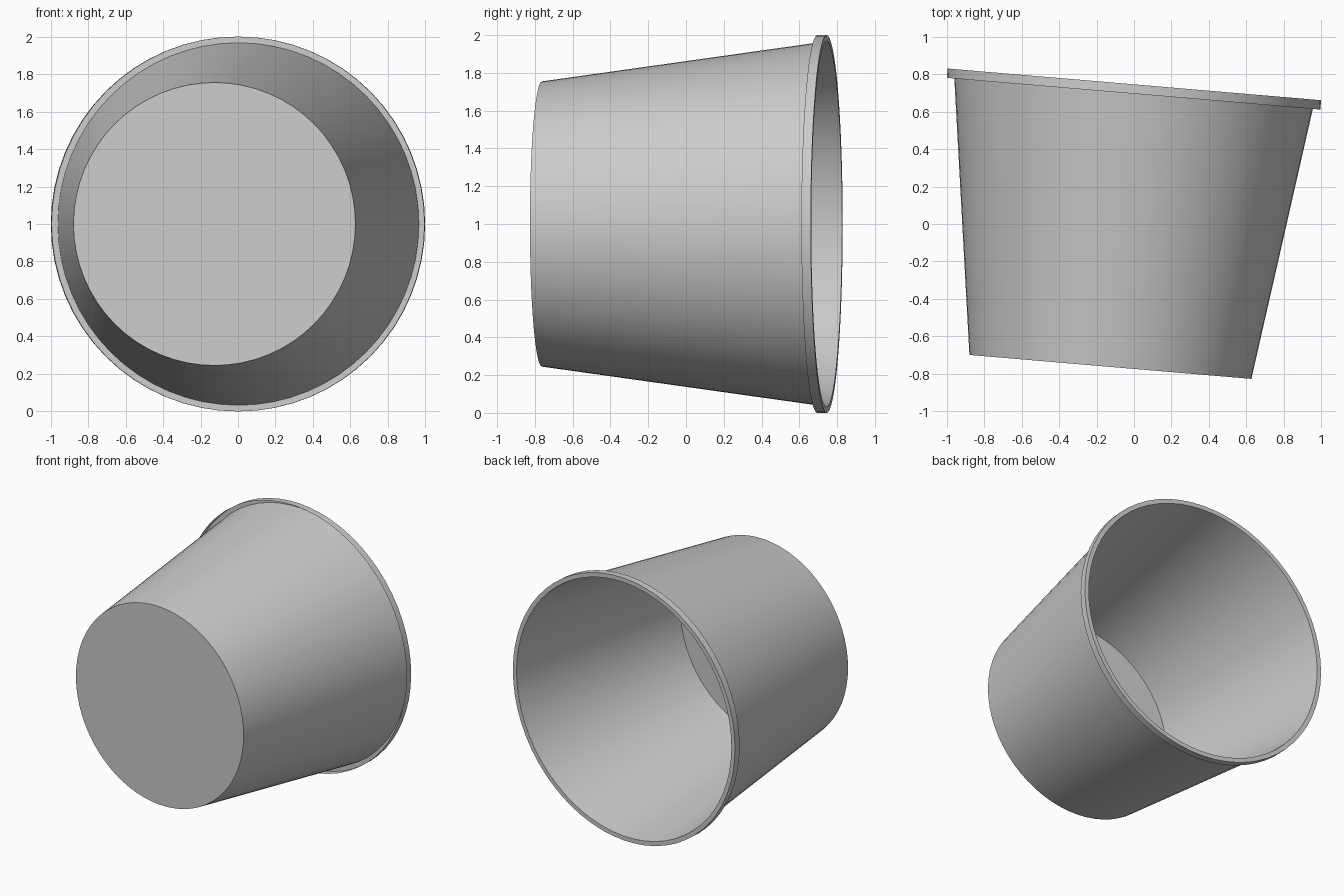
import bpy
import bmesh
from math import cos, sin, pi, radians
from mathutils import Matrix, Vector

old = bpy.data.objects.get("Cube")
if old:
    bpy.data.objects.remove(old, do_unlink=True)

SIDES = 64
HEIGHT = 1.513
BASE_R, MOUTH_R, RIM_R = 0.755, 0.967, 1.0
LIP_DROP = 0.05

grey = bpy.data.materials.new("plain grey")
grey.use_nodes = True
colour = (0.6, 0.6, 0.6, 1)
grey.diffuse_color = colour
grey.node_tree.nodes["Principled BSDF"].inputs["Base Color"].default_value = colour

# The pot lies on its side, mouth to the back and turned a little
tilt = Matrix.Rotation(radians(-4.85), 4, 'Z') @ Matrix.Rotation(radians(-90), 4, 'X')
axis = tilt.to_3x3() @ Vector((0, 0, 1))
place = Matrix.Translation(Vector((0.002, 0.745, 1)) - axis * HEIGHT) @ tilt


def lathe(name, profile, close_start=False):
    """Turn a (radius, height) profile into a thin shell around the pot axis."""
    bm = bmesh.new()
    rings = [[bm.verts.new((r * cos(2 * pi * i / SIDES), r * sin(2 * pi * i / SIDES), h))
              for i in range(SIDES)] for r, h in profile]
    for low, high in zip(rings, rings[1:]):
        for i in range(SIDES):
            j = (i + 1) % SIDES
            bm.faces.new((low[i], low[j], high[j], high[i]))
    if close_start:
        bm.faces.new(rings[0][::-1])
    bm.transform(place)
    mesh = bpy.data.meshes.new(name)
    bm.to_mesh(mesh)
    bm.free()
    mesh.materials.append(grey)
    obj = bpy.data.objects.new(name, mesh)
    bpy.context.collection.objects.link(obj)
    bpy.ops.object.select_all(action='DESELECT')
    obj.select_set(True)
    bpy.context.view_layer.objects.active = obj
    bpy.ops.object.shade_smooth_by_angle(angle=radians(30))
    return obj


# Tapered wall with a flat base, open at the mouth
lathe("pot_body", [(BASE_R, 0), (MOUTH_R, HEIGHT)], close_start=True)

# Folded-over rim: a short skirt, open below, and a flat ring around the mouth
lathe("pot_rim", [(RIM_R, HEIGHT - LIP_DROP), (RIM_R, HEIGHT), (MOUTH_R, HEIGHT)])
